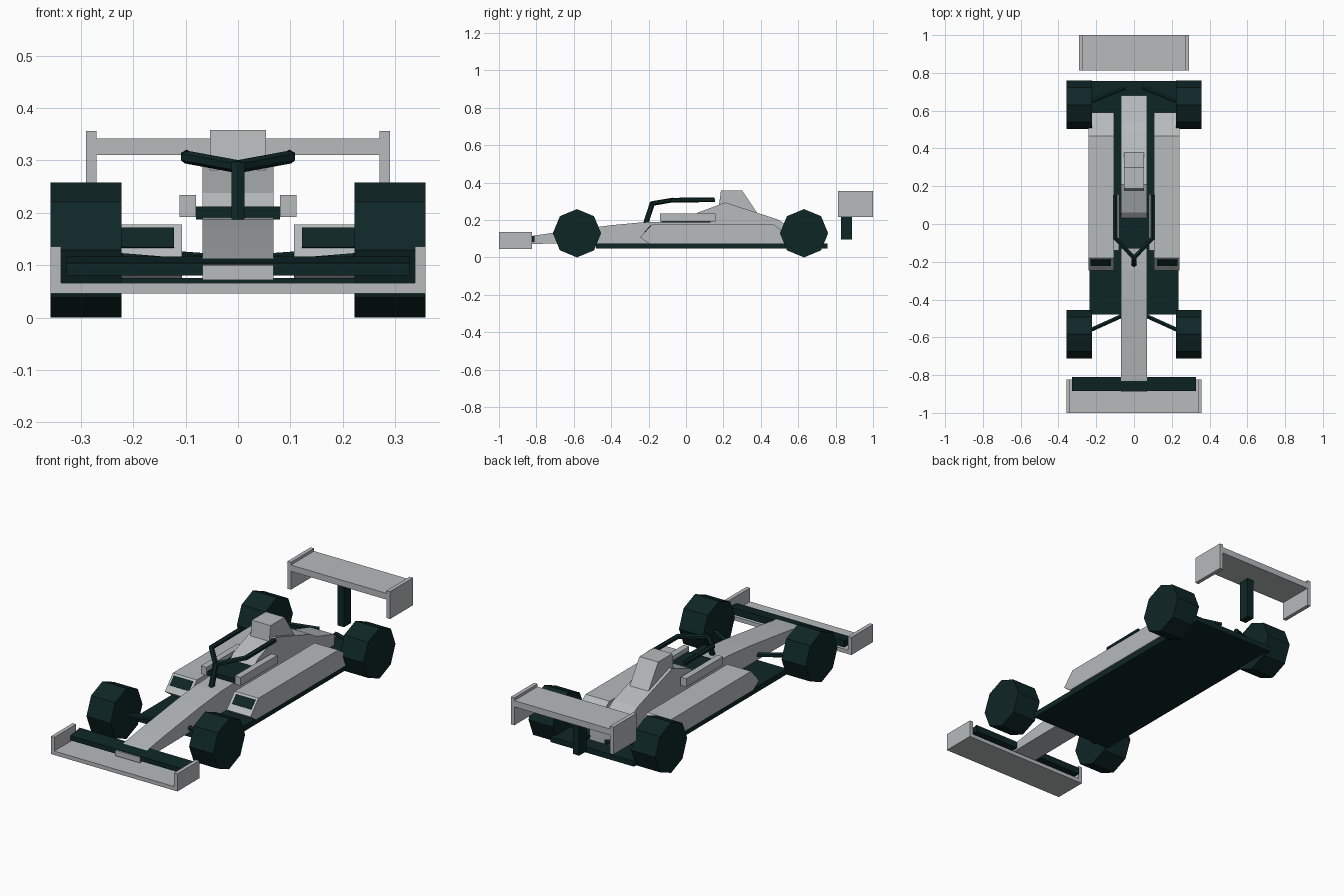
import bpy, bmesh, math
from mathutils import Vector

if "Cube" in bpy.data.objects:
    bpy.data.objects.remove(bpy.data.objects["Cube"])


def material(name, rgb):
    m = bpy.data.materials.new(name)
    m.diffuse_color = (*rgb, 1)
    m.use_nodes = True
    m.node_tree.nodes["Principled BSDF"].inputs["Base Color"].default_value = m.diffuse_color
    return m


LIGHT = material("silver grey", (0.47, 0.495, 0.505))
DARK = material("dark teal black", (0.0045, 0.019, 0.019))


def finish(bm, name, mat):
    bmesh.ops.recalc_face_normals(bm, faces=bm.faces)
    me = bpy.data.meshes.new(name)
    bm.to_mesh(me)
    bm.free()
    me.materials.append(mat)
    ob = bpy.data.objects.new(name, me)
    bpy.context.collection.objects.link(ob)
    return ob


def slab(name, mat, x0, x1, profile):
    """Extrude a (y, z) side profile from x0 to x1."""
    bm = bmesh.new()
    face = bm.faces.new([bm.verts.new((x0, y, z)) for y, z in profile])
    ext = bmesh.ops.extrude_face_region(bm, geom=[face])
    verts = [g for g in ext["geom"] if isinstance(g, bmesh.types.BMVert)]
    bmesh.ops.translate(bm, verts=verts, vec=(x1 - x0, 0, 0))
    return finish(bm, name, mat)


def box(name, mat, x0, x1, y0, y1, z0, z1):
    return slab(name, mat, x0, x1, [(y0, z0), (y1, z0), (y1, z1), (y0, z1)])


def tube(name, mat, points, r, sides=6):
    """Straight capped tubes through a list of points."""
    bm = bmesh.new()
    for a, b in zip(points, points[1:]):
        a, b = Vector(a), Vector(b)
        d = b - a
        geo = bmesh.ops.create_cone(bm, cap_ends=True, segments=sides,
                                    radius1=r, radius2=r, depth=d.length + r * 0.6)
        bmesh.ops.transform(bm, verts=geo["verts"],
                            matrix=d.to_track_quat('Z', 'Y').to_matrix().to_4x4())
        bmesh.ops.translate(bm, verts=geo["verts"], vec=(a + b) / 2)
    return finish(bm, name, mat)


# Floor and central body
box("floor", DARK, -0.235, 0.235, -0.48, 0.757, 0.047, 0.075)
slab("body", LIGHT, -0.068, 0.068, [
    (-0.89, 0.072), (-0.89, 0.1), (-0.82, 0.115), (-0.70, 0.133), (-0.40, 0.172),
    (-0.24, 0.187), (0.015, 0.195), (0.06, 0.238), (0.21, 0.294), (0.49, 0.203),
    (0.54, 0.172), (0.68, 0.13), (0.68, 0.075), (-0.48, 0.075)])
slab("airbox", LIGHT, -0.053, 0.053, [
    (0.175, 0.27), (0.187, 0.358), (0.30, 0.358), (0.385, 0.23), (0.2, 0.23)])

# Cockpit opening and safety hoop
box("cockpit", DARK, -0.08, 0.08, -0.13, 0.13, 0.187, 0.212)
tube("hoop_pillar", DARK, [(0, -0.225, 0.15), (0, -0.18, 0.29)], 0.014)

# Front wing
box("front_wing", LIGHT, -0.34, 0.34, -1.0, -0.824, 0.046, 0.066)
slab("front_flap", DARK, -0.327, 0.327, [
    (-0.885, 0.08), (-0.81, 0.082), (-0.81, 0.116), (-0.885, 0.104)])

# Rear wing
box("rear_wing", LIGHT, -0.272, 0.272, 0.813, 1.0, 0.31, 0.342)
box("rear_wing_post", DARK, -0.018, 0.018, 0.83, 0.888, 0.095, 0.312)

for s, side in ((-1, "left"), (1, "right")):
    # Wing end plates
    box(f"front_end_plate_{side}", LIGHT, s * 0.338, s * 0.358, -1.0, -0.824, 0.046, 0.136)
    box(f"rear_end_plate_{side}", LIGHT, s * 0.27, s * 0.29, 0.813, 1.0, 0.216, 0.356)

    # Side pods with air inlet plates on the sloped front
    slab(f"side_pod_{side}", LIGHT, s * 0.107, s * 0.242, [
        (-0.245, 0.107), (-0.18, 0.178), (0.465, 0.178), (0.59, 0.09), (0.59, 0.075),
        (-0.2, 0.075)])
    slab(f"air_inlet_{side}", DARK, s * 0.122, s * 0.23, [
        (-0.2235, 0.135), (-0.19, 0.172), (-0.186, 0.168), (-0.2195, 0.131)])

    # Cockpit side rails and hoop arms
    box(f"cockpit_rail_{side}", LIGHT, s * 0.08, s * 0.112, -0.14, 0.157, 0.192, 0.234)
    tube(f"hoop_arm_{side}", DARK, [
        (0, -0.18, 0.288), (s * 0.098, -0.075, 0.306), (s * 0.098, 0.15, 0.308)], 0.0125)

    # Suspension arms
    tube(f"front_arm_{side}", DARK, [(s * 0.05, -0.48, 0.097), (s * 0.26, -0.575, 0.114)], 0.012)
    tube(f"rear_arm_{side}", DARK, [(s * 0.05, 0.72, 0.11), (s * 0.26, 0.635, 0.125)], 0.012)

    # Eight-sided wheels
    for y, end in ((-0.583, "front"), (0.631, "rear")):
        slab(f"{end}_wheel_{side}", DARK, s * 0.222, s * 0.358, [
            (y + 0.129 * math.cos(k * math.pi / 4), 0.129 + 0.129 * math.sin(k * math.pi / 4))
            for k in range(8)])
